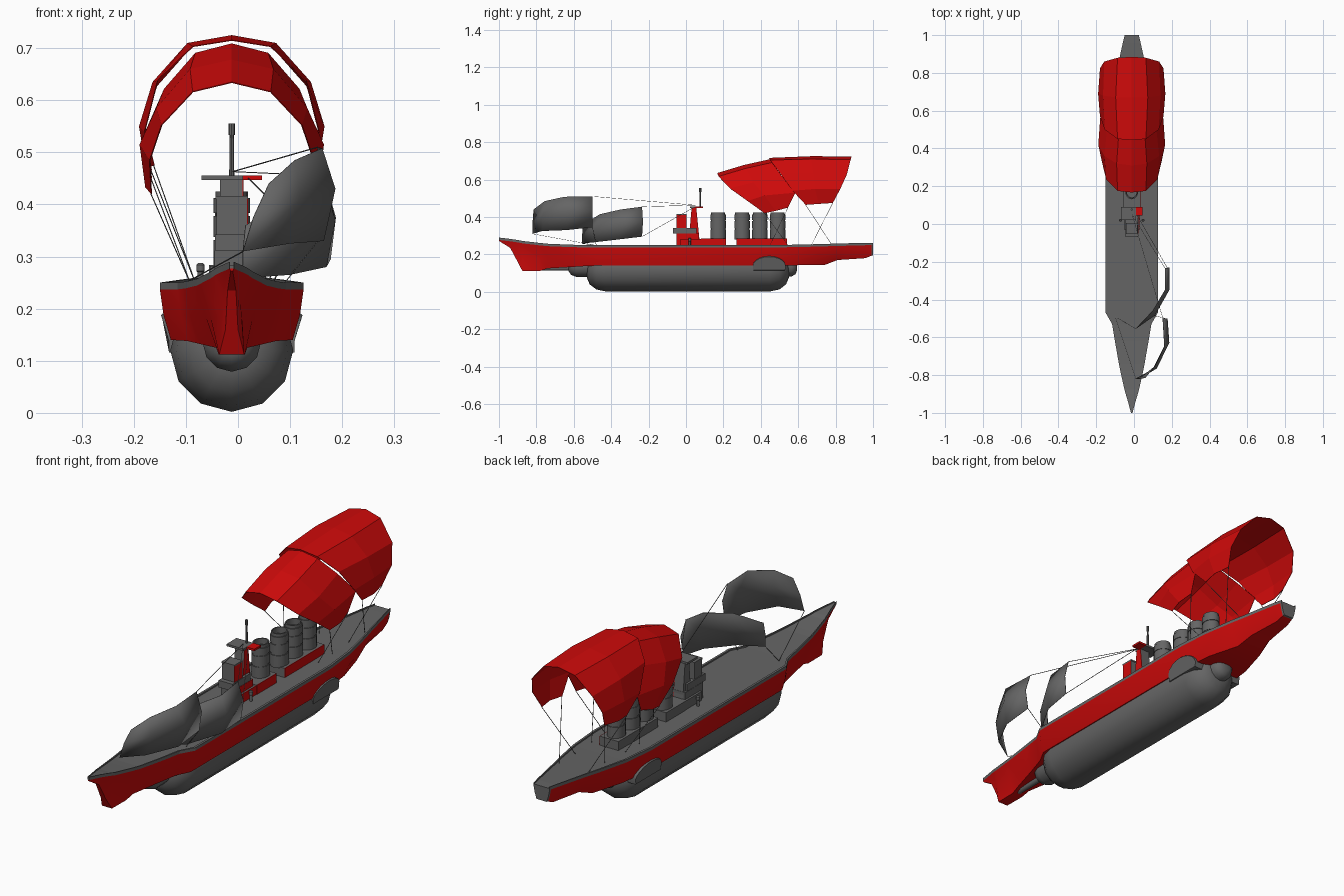
import bpy, bmesh, math
from mathutils import Vector

CX = -0.012  # ship centre line


def paint(name, color):
    m = bpy.data.materials.new(name)
    m.diffuse_color = (*color, 1)
    return m


RED = paint("red_paint", (0.62, 0.003, 0.003))
GREY = paint("dark_grey", (0.13, 0.13, 0.13))


def finish(name, bm, mat, smooth=None):
    bmesh.ops.recalc_face_normals(bm, faces=bm.faces)
    me = bpy.data.meshes.new(name)
    bm.to_mesh(me)
    bm.free()
    ob = bpy.data.objects.new(name, me)
    bpy.context.collection.objects.link(ob)
    me.materials.append(mat)
    if smooth:
        bpy.ops.object.select_all(action='DESELECT')
        ob.select_set(True)
        bpy.context.view_layer.objects.active = ob
        bpy.ops.object.shade_smooth_by_angle(angle=math.radians(smooth))
    return ob


def loft(name, rings, mat=GREY, closed=True, smooth=None):
    bm = bmesh.new()
    vs = [[bm.verts.new(p) for p in r] for r in rings]
    n = len(rings[0])
    for a, b in zip(vs, vs[1:]):
        for i in range(n if closed else n - 1):
            j = (i + 1) % n
            bm.faces.new((a[i], a[j], b[j], b[i]))
    if closed:
        bm.faces.new(vs[0])
        bm.faces.new(vs[-1])
    return finish(name, bm, mat, smooth)


def box(name, x0, x1, y0, y1, z0, z1, mat=GREY):
    def ring(z):
        return [(CX + x, y, z) for x, y in ((x0, y0), (x1, y0), (x1, y1), (x0, y1))]
    return loft(name, [ring(z0), ring(z1)], mat)


def house(name, hx, y0, y1, z0, z1):
    # grey block with a red panel on its right side
    box(name, -hx, hx, y0, y1, z0, z1)
    box(name + "_red_panel", hx, hx + .002, y0, y1, z0, z1, RED)


def turned_y(name, prof, cz, n=12):
    rings = [[(CX + r * math.sin(2 * math.pi * i / n), y, cz - r * math.cos(2 * math.pi * i / n))
              for i in range(n)] for y, r in prof]
    return loft(name, rings, smooth=40)


def turned_z(name, prof, x, y, sx=1.0, n=16):
    rings = [[(CX + x + sx * r * math.cos(2 * math.pi * i / n), y + r * math.sin(2 * math.pi * i / n), z)
              for i in range(n)] for z, r in prof]
    return loft(name, rings, smooth=40)


def rope(name, a, b, r=0.0013):
    a, b = Vector(a), Vector(b)
    d = (b - a).normalized()
    u = d.orthogonal().normalized()
    v = d.cross(u)
    off = [u * r, v * r, -u * r, -v * r]
    return loft(name, [[a + o for o in off], [b + o for o in off]])


def sail(name, rows, mat=GREY, smooth=None):
    ob = loft(name, rows, mat, closed=False, smooth=smooth)
    m = ob.modifiers.new("cloth_thickness", 'SOLIDIFY')
    m.thickness = 0.002
    return ob


# Hull stations: y, top half width, top z, middle half width, bottom half width, bottom z
stations = [
    (-1.0, .004, .290, .003, .002, .272), (-.94, .02, .283, .013, .008, .235),
    (-.90, .032, .277, .017, .012, .160), (-.875, .039, .272, .020, .024, .112),
    (-.78, .060, .261, .04, .025, .112), (-.74, .068, .257, .05, .03, .125),
    (-.62, .089, .252, .08, .06, .132), (-.53, .104, .250, .098, .085, .138),
    (-.47, .138, .250, .131, .117, .140), (.45, .138, .250, .131, .117, .140),
    (.60, .125, .252, .118, .100, .142), (.74, .097, .256, .088, .06, .143),
    (.81, .080, .258, .07, .045, .170), (.96, .047, .262, .04, .028, .180),
    (.992, .039, .262, .034, .025, .193), (1.0, .038, .262, .033, .024, .195)]
hull, deck = [], []
for y, ht, zt, hm, hb, zb in stations:
    zs = zt - .013
    half = [(ht, zs), (hm, zb + (zs - zb) * .5), (hb, zb)]
    hull.append([(CX + x, y, z) for x, z in half] + [(CX - x, y, z) for x, z in reversed(half)])
    half = [(ht, zs), (ht, zt), (ht * .93, zt), (ht * .93, zt - .006)]
    deck.append([(CX + x, y, z) for x, z in half] + [(CX - x, y, z) for x, z in reversed(half)])
loft("hull", hull[:-1], RED, smooth=30)
loft("deck", deck)
loft("stern_plate", hull[-2:])

# Gas tank slung below, with end domes and bow tube
turned_y("tank", [(-.53, .045), (-.515, .08), (-.48, .107), (-.43, .118),
                  (.45, .118), (.50, .107), (.535, .08), (.55, .045)], .12)
turned_y("tank_front_dome", [(-.627, .025), (-.615, .044), (-.585, .056), (-.50, .056)], .135)
turned_y("tank_rear_dome", [(.50, .05), (.565, .05), (.585, .038), (.593, .02)], .132)
turned_y("bow_tube", [(-.77, .014), (-.60, .014)], .127)

# Arched shoulder of the tank, breaking through both hull sides
arch = [(.53, .115)] + [(.445 + .088 * math.cos(a * math.pi / 10), .138 + .053 * math.sin(a * math.pi / 10))
                        for a in range(11)] + [(.36, .115)]
loft("tank_shoulder", [[(CX + s * (k * (.1205 + .3 * max(0, z - .14))), y, .138 + (z - .138) * q) for y, z in arch]
                       for s, k, q in ((-1, 1, .93), (-1, .97, 1), (1, .97, 1), (1, 1, .93))], smooth=40)

# Bridge tower, painted red on its right side
house("bridge_base", .033, -.05, .07, .244, .312)
house("bridge_step", .042, -.03, .08, .244, .282)
box("bridge_gallery", -.032, .034, -.07, .055, .312, .342)
house("bridge_room", .029, -.05, .002, .342, .41)
box("bridge_roof", -.031, .031, -.052, .004, .41, .416)
for name, x0, x1, mat in (("tower", -.023, .021, GREY), ("tower_red_panel", .021, .023, RED)):
    loft(name, [[(CX + x0, a, z), (CX + x1, a, z), (CX + x1, b, z), (CX + x0, b, z)]
                for a, b, z in ((.015, .072, .28), (.03, .055, .448))], mat)
box("lookout_platform", -.058, .022, .022, .09, .447, .456)
box("lookout_wing", .022, .058, .045, .09, .447, .456, RED)
turned_z("mast", [(.45, .005), (.533, .004), (.533, .006), (.555, .006)], 0, .076, n=8)

# Funnels on two deckhouses
house("deckhouse_front", .044, .08, .215, .244, .284)
house("deckhouse_rear", .044, .27, .54, .244, .284)
for i, y in enumerate((.172, .30, .395, .49)):
    turned_z("funnel_%d" % (i + 1),
             [(.28, .041), (.332, .041), (.332, .038), (.338, .038), (.338, .041), (.378, .041),
              (.378, .038), (.384, .038), (.384, .041), (.412, .041), (.412, .037), (.425, .037),
              (.425, .031), (.40, .031)], 0, y, .85)
for s, side in ((-1, "left"), (1, "right")):
    turned_z("vent_" + side, [(.244, .006), (.27, .006), (.272, .008), (.284, .008), (.288, .004)],
             s * .06, .02, n=10)

# Red canopies: arch half curves (x, y, z) from ridge to lower tip
canopies = {
    "front_canopy": [
        [(0, .167, .635), (.075, .175, .617), (.135, .235, .553), (.158, .33, .485), (.155, .42, .42)],
        [(0, .31, .678), (.080, .32, .66), (.145, .36, .585), (.177, .42, .515), (.166, .48, .433)],
        [(0, .45, .709), (.070, .46, .691), (.130, .51, .622), (.165, .585, .53), (.155, .545, .45)]],
    "rear_canopy": [
        [(0, .445, .716), (.075, .45, .704), (.143, .50, .638), (.168, .57, .54), (.155, .64, .465)],
        [(0, .67, .725), (.085, .67, .71), (.152, .68, .635), (.178, .69, .55), (.165, .71, .47)],
        [(0, .885, .724), (.075, .88, .707), (.145, .86, .628), (.168, .825, .55), (.15, .785, .475)]]}
for name, curves in canopies.items():
    rows = [[(CX - x, y, z) for x, y, z in reversed(c[1:])] + [(CX + x, y, z) for x, y, z in c]
            for c in curves]
    sail(name, rows, RED)

# Grey side sails: bottom, middle and top rows
sail("side_sail_front", [
    [(.01, -.82, .31), (.10, -.77, .325), (.165, -.64, .33), (.165, -.5, .345)],
    [(.03, -.82, .375), (.12, -.765, .41), (.187, -.63, .43), (.178, -.5, .43)],
    [(.06, -.815, .44), (.11, -.755, .485), (.162, -.65, .508), (.153, -.5, .51)]], smooth=30)
sail("side_sail_rear", [
    [(.01, -.555, .258), (.10, -.49, .265), (.17, -.36, .28), (.178, -.235, .295)],
    [(.01, -.555, .31), (.11, -.485, .345), (.187, -.35, .37), (.188, -.23, .375)],
    [(.015, -.55, .36), (.10, -.46, .415), (.165, -.35, .44), (.165, -.235, .455)]], smooth=30)

# Rigging
top = (-.01, .05, .463)
lines = [(top, (.153, -.5, .51)), (top, (.165, -.235, .455)), ((.02, .04, .45), (.178, -.235, .295)),
         ((-.1, -.49, .25), (.01, -.82, .31)), ((-.1, -.49, .25), (.01, -.555, .258)),
         ((.09, -.48, .25), (.165, -.5, .345))]
for s in (-1, 1):
    for tip, foot in (((.155, .42, .42), (.08, .545)), ((.155, .545, .45), (.08, .45)),
                      ((.155, .64, .465), (.07, .78)), ((.15, .785, .475), (.07, .67))):
        lines.append(((CX + s * tip[0], tip[1], tip[2]), (CX + s * foot[0], foot[1], .25)))
for i, (a, b) in enumerate(lines):
    rope("rope_%02d" % (i + 1), a, b)
